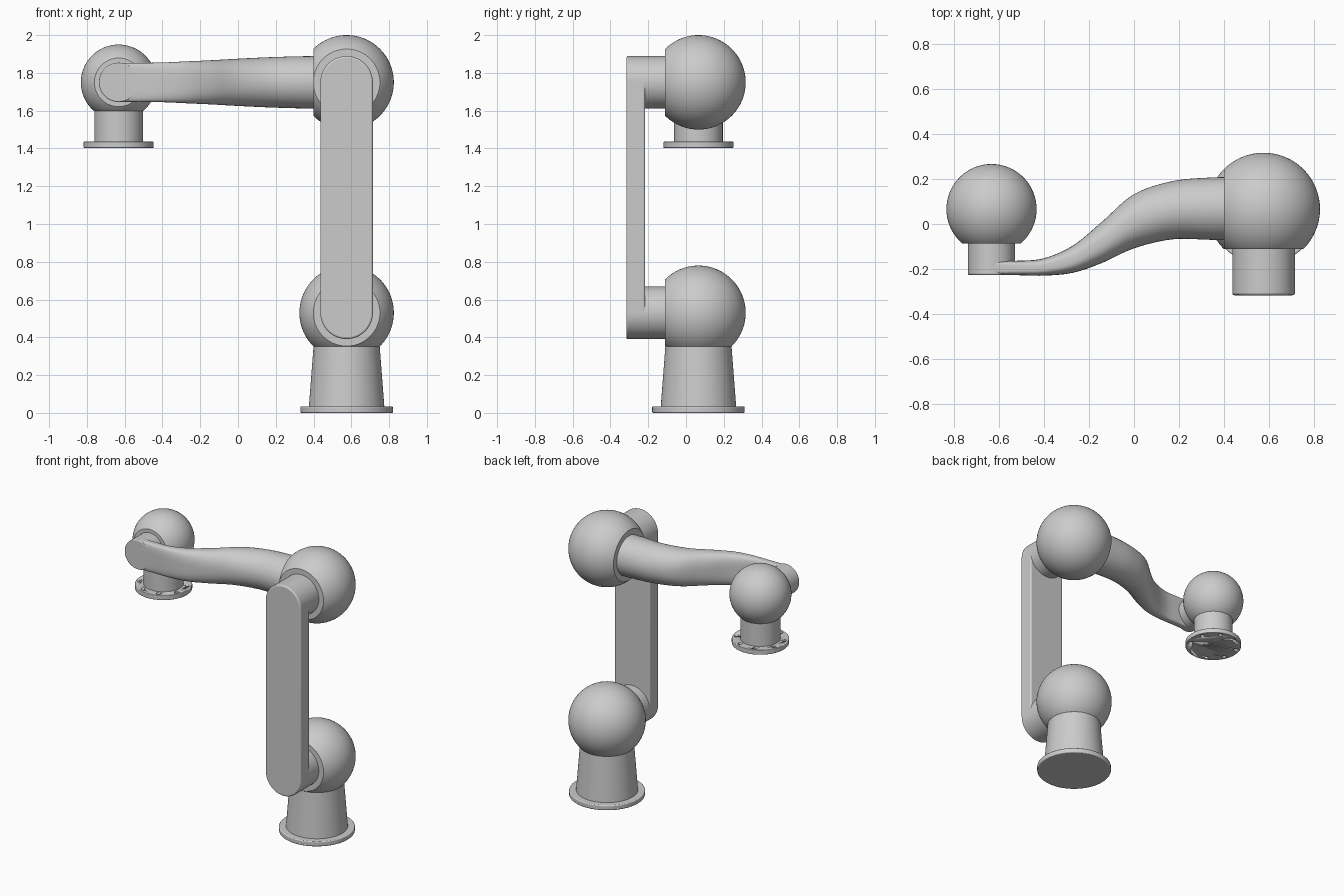
import bpy, bmesh, math
from mathutils import Vector, Matrix

if "Cube" in bpy.data.objects:
    bpy.data.objects.remove(bpy.data.objects["Cube"])

X, Y = 0.575, 0.066          # main column axis
WX, WZ = -0.632, 1.75        # wrist centre


def finish(name, bm, angle=35, bevel=0):
    bmesh.ops.recalc_face_normals(bm, faces=bm.faces)
    me = bpy.data.meshes.new(name)
    bm.to_mesh(me)
    bm.free()
    ob = bpy.data.objects.new(name, me)
    bpy.context.collection.objects.link(ob)
    bpy.ops.object.select_all(action='DESELECT')
    ob.select_set(True)
    bpy.context.view_layer.objects.active = ob
    if bevel:
        m = ob.modifiers.new("bevel", 'BEVEL')
        m.width, m.segments, m.limit_method = bevel, 3, 'ANGLE'
        m.angle_limit = math.radians(50)
    bpy.ops.object.shade_smooth_by_angle(angle=math.radians(angle))
    return ob


def ball(name, centre, r, cuts):
    """Sphere sliced flat along each (direction, distance)."""
    bm = bmesh.new()
    bmesh.ops.create_uvsphere(bm, u_segments=64, v_segments=40, radius=r)
    for n, d in cuts:
        n = Vector(n)
        bmesh.ops.bisect_plane(bm, geom=bm.verts[:] + bm.edges[:] + bm.faces[:],
                               plane_co=n * d, plane_no=n, clear_outer=True)
        bmesh.ops.edgenet_fill(bm, edges=[e for e in bm.edges if e.is_boundary])
    bmesh.ops.translate(bm, verts=bm.verts, vec=centre)
    return finish(name, bm)


def tube(name, a, b, r1, r2, bevel=0):
    """Cylinder or cone between two points."""
    a, b = Vector(a), Vector(b)
    bm = bmesh.new()
    rot = (b - a).to_track_quat('Z', 'Y').to_matrix().to_4x4()
    bmesh.ops.create_cone(bm, cap_ends=True, segments=64, radius1=r1, radius2=r2,
                          depth=(b - a).length, matrix=Matrix.Translation((a + b) / 2) @ rot)
    return finish(name, bm, bevel=bevel)


# Base
tube("base_flange", (X, Y, 0), (X, Y, 0.035), 0.245, 0.245, 0.006)
tube("base_cone", (X, Y, 0.03), (X, Y, 0.355), 0.2, 0.175)

# Shoulder and elbow balls
FRONT, DOWN, LEFT = (0, -1, 0), (0, 0, -1), (-1, 0, 0)
ball("shoulder_ball", (X, Y, 0.53), 0.25, [(FRONT, 0.177), (DOWN, 0.178)])
ball("elbow_ball", (X, Y, 1.75), 0.25, [(FRONT, 0.177), (LEFT, 0.175)])
for name, z in (("shoulder_pin", 0.53), ("elbow_pin", 1.75)):
    tube(name, (X, -0.23, z), (X, -0.10, z), 0.139, 0.139)

# Upright link: capsule plate
bm = bmesh.new()
ring = []
for cz, start in ((1.75, 0), (0.53, math.pi)):
    for i in range(33):
        t = start + math.pi * i / 32
        ring.append(bm.verts.new((X + 0.139 * math.cos(t), -0.316, cz + 0.139 * math.sin(t))))
face = bm.faces.new(ring)
ext = bmesh.ops.extrude_face_region(bm, geom=[face])
bmesh.ops.translate(bm, vec=(0, 0.1, 0), verts=[v for v in ext['geom'] if isinstance(v, bmesh.types.BMVert)])
finish("upright_link", bm, bevel=0.01)

# Forearm: S-shaped loft; stations are x, front y, back y, half height, squareness
stations = [(0.46, -0.07, 0.207, 0.139, 2), (0.34, -0.07, 0.206, 0.138, 2),
            (0.17, -0.068, 0.19, 0.133, 2), (0.0, -0.108, 0.132, 0.125, 2.2),
            (-0.14, -0.172, 0.012, 0.117, 2.5), (-0.27, -0.216, -0.095, 0.111, 3),
            (-0.4, -0.229, -0.152, 0.105, 3.6), (-0.52, -0.227, -0.163, 0.103, 4.5),
            (-0.632, -0.226, -0.163, 0.103, 6)]


def spline(p, i, t):
    a, b, c, d = (p[min(max(k, 0), len(p) - 1)] for k in range(i - 1, i + 3))
    return [0.5 * (2 * q + (r - o) * t + (2 * o - 5 * q + 4 * r - s) * t * t
                   + (3 * q - o - 3 * r + s) * t ** 3) for o, q, r, s in zip(a, b, c, d)]


bm = bmesh.new()
rings = []
for k in range(8 * 6 + 1):
    i = min(k // 6, 7)
    x, y0, y1, h, p = spline(stations, i, k / 6 - i)
    ring = []
    for j in range(64):
        c, s = math.cos(math.tau * j / 64), math.sin(math.tau * j / 64)
        ring.append(bm.verts.new((x, (y0 + y1) / 2 + (y1 - y0) / 2 * math.copysign(abs(c) ** (2 / p), c),
                                  1.75 + h * math.copysign(abs(s) ** (2 / p), s))))
    rings.append(ring)
for a, b in zip(rings, rings[1:]):
    for j in range(64):
        bm.faces.new((a[j], a[j - 1], b[j - 1], b[j]))
bm.faces.new(rings[0])
bm.faces.new(rings[-1])
finish("forearm", bm, angle=50)

# Wrist
tube("wrist_pin", (WX, -0.226, WZ), (WX, -0.08, WZ), 0.104, 0.104, 0.006)
ball("wrist_ball", (WX, Y, WZ), 0.2, [(FRONT, 0.153), (DOWN, 0.154)])
tube("wrist_neck", (WX, Y, 1.42), (WX, Y, 1.6), 0.129, 0.129)

# Tool flange with bolt holes
flange = tube("tool_flange", (WX, Y, 1.402), (WX, Y, 1.436), 0.185, 0.185, 0.004)
bm = bmesh.new()
for i in range(8):
    t = math.tau * (i + 0.5) / 8
    bmesh.ops.create_cone(bm, cap_ends=True, segments=16, radius1=0.014, radius2=0.014, depth=0.1,
                          matrix=Matrix.Translation((WX + 0.157 * math.cos(t), Y + 0.157 * math.sin(t), 1.42)))
cutter = finish("bolt_hole_cutter", bm)
cutter.hide_render = True
cutter.hide_set(True)
cut = flange.modifiers.new("holes", 'BOOLEAN')
cut.object, cut.solver = cutter, 'EXACT'
flange.modifiers.move(len(flange.modifiers) - 1, 1 if flange.modifiers[0].type == 'BEVEL' else 0)
